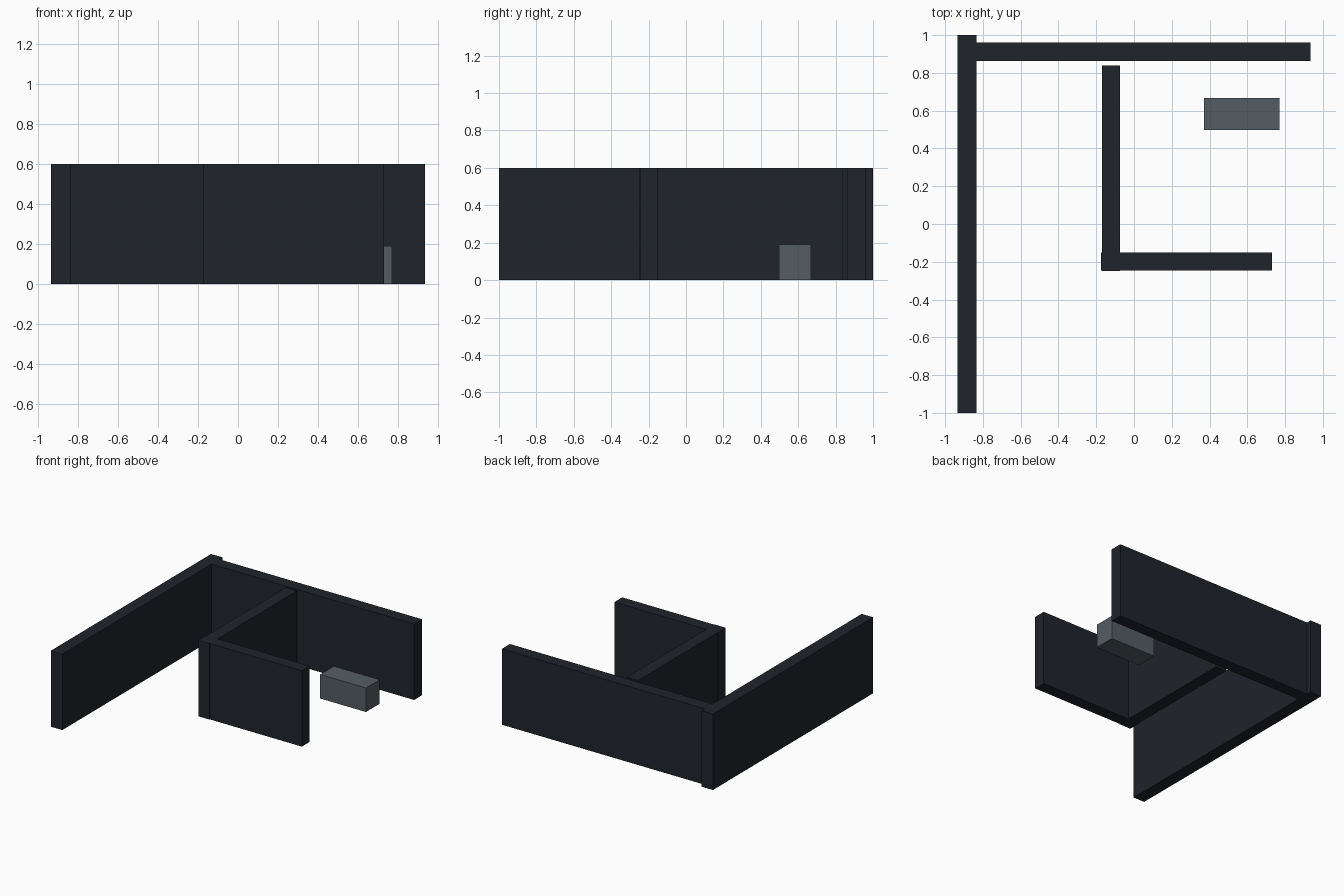
import bpy

if "Cube" in bpy.data.objects:
    bpy.data.objects.remove(bpy.data.objects["Cube"])


def material(name, color):
    mat = bpy.data.materials.new(name)
    mat.diffuse_color = color
    mat.use_nodes = True
    mat.node_tree.nodes["Principled BSDF"].inputs["Base Color"].default_value = mat.diffuse_color
    return mat


def box(name, x, y, z, mat):
    """Box spanning the given (min, max) ranges."""
    spans = (x, y, z)
    bpy.ops.mesh.primitive_cube_add(size=1, location=[(a + b) / 2 for a, b in spans])
    obj = bpy.context.object
    obj.name = name
    obj.scale = [b - a for a, b in spans]
    bpy.ops.object.transform_apply(location=False, rotation=False, scale=True)
    obj.data.materials.append(mat)
    return obj


dark = material("dark_wall", (0.014, 0.017, 0.023, 1))
grey = material("grey_block", (0.09, 0.11, 0.125, 1))
height = (0, 0.6)

# Outer L of walls
box("left_wall", (-0.935, -0.835), (-1, 1), height, dark)
box("back_wall", (-0.93, 0.935), (0.862, 0.96), height, dark)

# Inner L of walls, just short of the back wall
box("inner_side_wall", (-0.17, -0.073), (-0.25, 0.84), height, dark)
box("inner_front_wall", (-0.175, 0.73), (-0.246, -0.15), height, dark)

# Low block standing inside
box("low_block", (0.37, 0.77), (0.497, 0.668), (0, 0.19), grey)
